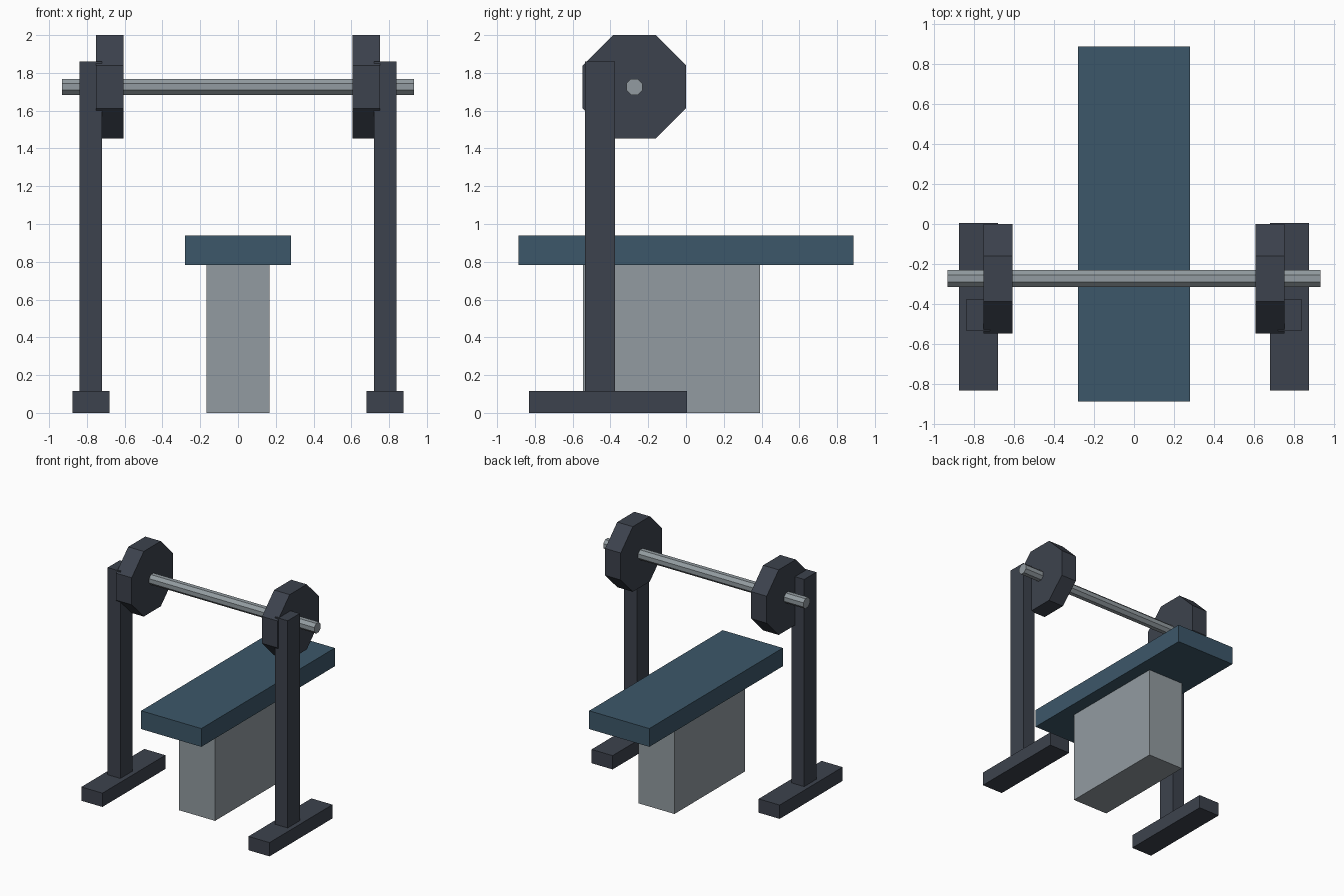
import bpy
import math

if "Cube" in bpy.data.objects:
    bpy.data.objects.remove(bpy.data.objects["Cube"], do_unlink=True)


def material(name, rgb):
    mat = bpy.data.materials.new(name)
    mat.use_nodes = True
    mat.diffuse_color = (*rgb, 1)
    mat.node_tree.nodes["Principled BSDF"].inputs["Base Color"].default_value = (*rgb, 1)
    return mat


blue = material("blue_padding", (0.046, 0.096, 0.142))
dark = material("dark_iron", (0.046, 0.055, 0.074))
steel = material("grey_steel", (0.29, 0.33, 0.355))


def finish(name, mat):
    obj = bpy.context.object
    obj.name = obj.data.name = name
    obj.data.materials.append(mat)
    bpy.ops.object.transform_apply(location=False, rotation=True, scale=True)
    return obj


def box(name, mat, x, y, z):
    """Box spanning the given (low, high) ranges."""
    spans = (x, y, z)
    bpy.ops.mesh.primitive_cube_add(size=1, location=[(a + b) / 2 for a, b in spans])
    bpy.context.object.scale = [abs(b - a) for a, b in spans]
    return finish(name, mat)


def octagon_rod(name, mat, x, apothem):
    """Eight-sided prism along x, flat side up, on the bar axis."""
    bpy.ops.mesh.primitive_cylinder_add(
        vertices=8, radius=apothem / math.cos(math.pi / 8), depth=abs(x[1] - x[0]),
        location=((x[0] + x[1]) / 2, BAR_Y, BAR_Z))
    obj = bpy.context.object
    # Half-step turn puts flats on top, then the axis is laid along x
    for v in obj.data.vertices:
        px, py, pz = v.co
        c, s = math.cos(math.pi / 8), math.sin(math.pi / 8)
        v.co = (pz, px * c - py * s, px * s + py * c)
    return finish(name, mat)


BAR_Y, BAR_Z = -0.273, 1.726

# Bench
box("bench_pad", blue, (-0.28, 0.28), (-0.888, 0.888), (0.784, 0.938))
box("bench_base", steel, (-0.168, 0.168), (-0.545, 0.393), (0, 0.784))

# Rack stands and weights on both sides
for side, s in (("left", 1), ("right", -1)):
    box(side + "_foot", dark, (s * 0.68, s * 0.876), (-0.832, 0.005), (0, 0.116))
    box(side + "_post", dark, (s * 0.72, s * 0.838), (-0.536, -0.375), (0.116, 1.86))
    octagon_rod(side + "_weight_plate", dark, (s * 0.607, s * 0.752), 0.274)

# Barbell
octagon_rod("bar", steel, (-0.932, 0.932), 0.0425)
